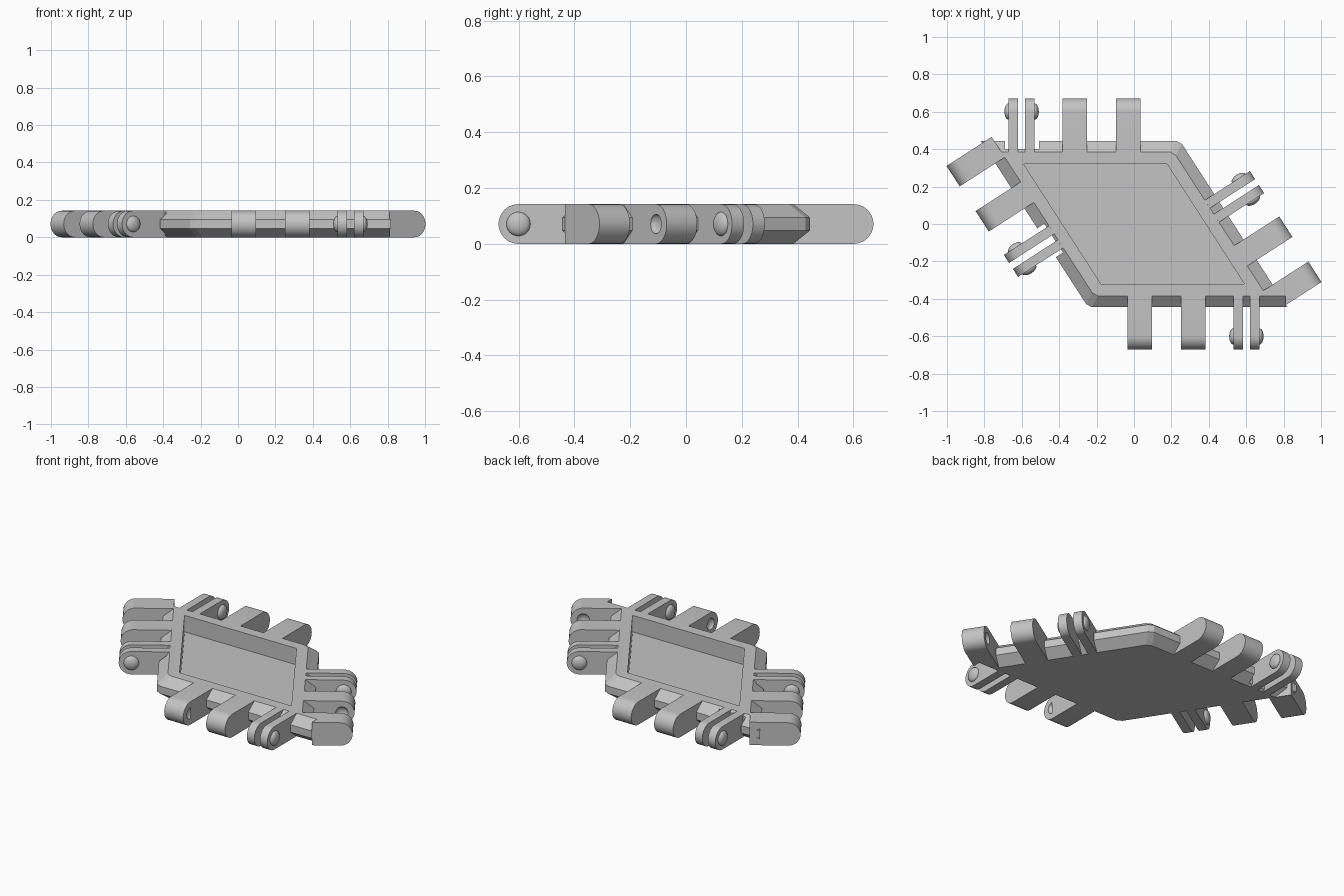
import bpy, bmesh, math
from mathutils import Vector, Matrix

cube = bpy.data.objects.get("Cube")
if cube:
    bpy.data.objects.remove(cube)

grey = bpy.data.materials.new("plain_grey")
grey.use_nodes = True
grey.diffuse_color = (0.55, 0.55, 0.55, 1)
grey.node_tree.nodes["Principled BSDF"].inputs["Base Color"].default_value = grey.diffuse_color

R = 0.071                    # half the thickness
H = 0.445                    # half depth of the plate
REACH = 0.227                # how far knuckles stick out
BEVEL = 0.06
SLANT = Vector((0.542, -0.840, 0))
NORMAL = Vector((0.840, 0.542, 0))
EDGE = NORMAL.dot(Vector((0.245, H, 0)))


def make(name, bm, matrix=None):
    if matrix:
        bm.transform(matrix)
    bmesh.ops.recalc_face_normals(bm, faces=bm.faces)
    mesh = bpy.data.meshes.new(name)
    bm.to_mesh(mesh)
    bm.free()
    mesh.materials.append(grey)
    obj = bpy.data.objects.new(name, mesh)
    bpy.context.collection.objects.link(obj)
    return obj


def loft(rings):
    """Skin a stack of equal rings and cap both ends."""
    bm = bmesh.new()
    loops = [[bm.verts.new(p) for p in ring] for ring in rings]
    for a, b in zip(loops, loops[1:]):
        for i in range(len(a)):
            j = (i + 1) % len(a)
            bm.faces.new((a[i], a[j], b[j], b[i]))
    bm.faces.new(loops[0])
    bm.faces.new(loops[-1])
    return bm


def box(lo, hi):
    bm = bmesh.new()
    bmesh.ops.create_cube(bm, size=1)
    lo, hi = Vector(lo), Vector(hi)
    bm.transform(Matrix.Translation((lo + hi) / 2) @ Matrix.Diagonal((*(hi - lo), 1)))
    return bm


def ball(x, y, width, radius):
    bm = bmesh.new()
    bmesh.ops.create_uvsphere(bm, u_segments=24, v_segments=16, radius=1)
    bm.transform(Matrix.Translation((x, y, R)) @ Matrix.Diagonal((width, radius, radius, 1)))
    return bm


def cut(obj, cutter):
    mod = obj.modifiers.new("cut", 'BOOLEAN')
    mod.operation, mod.solver, mod.object = 'DIFFERENCE', 'EXACT', cutter
    cutter.hide_render = True
    bpy.context.view_layer.update()
    evaluated = obj.evaluated_get(bpy.context.evaluated_depsgraph_get())
    mesh = bpy.data.meshes.new_from_object(evaluated)
    obj.modifiers.clear()
    obj.data = mesh
    bpy.data.objects.remove(cutter)


def smooth(obj):
    bpy.ops.object.select_all(action='DESELECT')
    obj.select_set(True)
    bpy.context.view_layer.objects.active = obj
    bpy.ops.object.shade_smooth_by_angle(angle=math.radians(32))


def outline(inset, z):
    """Rhombus moved inwards, with its blunt corners clipped."""
    h = H - inset
    blunt = Vector(((EDGE - inset - NORMAL.y * h) / NORMAL.x, h, z))
    sharp = Vector(((EDGE - inset + NORMAL.y * h) / NORMAL.x, -h, z))
    clip = 0.02 if inset < 0.1 else 0.001
    half = [blunt - Vector((clip, 0, 0)), blunt + SLANT * clip, sharp]
    return half + [Vector((-p.x, -p.y, z)) for p in half]


def bar(x0, x1):
    """Knuckle with a half-round end, running outwards along local y."""
    yc, n = REACH - R, 20
    arc = [(yc + R * math.sin(math.pi * i / n), R - R * math.cos(math.pi * i / n))
           for i in range(n + 1)]
    profile = [(-BEVEL, 0)] + arc + [(-BEVEL, 2 * R)]
    return loft([[(x, y, z) for y, z in profile] for x in (x0, x1)])


# Plate with bevelled rim and sunken tray
plate = make("plate", loft([outline(BEVEL, 0), outline(0, 0.048), outline(0, 0.094),
                            outline(BEVEL, 2 * R), outline(0.125, 2 * R),
                            outline(0.125, 0.04)]))


def side(label, origin, u, n, start, at_corner, turn):
    frame = Matrix(((u.x, n.x, 0, origin.x + u.x * start),
                    (u.y, n.y, 0, origin.y + u.y * start),
                    (0, 0, 1, 0), (0, 0, 0, 1)))
    frame = turn @ frame
    pin_y = REACH - R
    # Clearance around the fork
    cut(plate, make("clearance", box((0.543, -0.045, -0.1), (0.727, 0.2, 0.3)), frame))
    # Solid knuckles with dimples on the faces that look at each other
    for name, x0, x1, dimple in (("outer", 0, 0.13, 0.13), ("inner", 0.287, 0.417, 0.287)):
        knuckle = make(f"{label}_{name}_knuckle", bar(x0, x1), frame)
        cut(knuckle, make("dimple", ball(dimple, pin_y, 0.02, 0.035), frame))
        if at_corner and name == "outer":
            cut(knuckle, make("notch", box((0.4, -0.7, -0.1), (0.81, -0.385, 0.3)), turn))
        smooth(knuckle)
    # Fork prongs with domed pins on their outer faces
    for name, x0, x1, pin in (("first", 0.566, 0.617, 0.566), ("second", 0.655, 0.706, 0.706)):
        smooth(make(f"{label}_{name}_prong", bar(x0, x1), frame))
        smooth(make(f"{label}_{name}_pin", ball(pin, pin_y, 0.022, 0.043), frame))


# Two neighbouring sides, repeated by a half turn
sharp_corner = Vector(((EDGE + NORMAL.y * H) / NORMAL.x, -H, 0))
for half, angle in (("back", 0), ("front", math.pi)):
    turn = Matrix.Rotation(angle, 4, 'Z')
    side(half, Vector((0.245, H, 0)), Vector((-1, 0, 0)), Vector((0, 1, 0)), 0.21, False, turn)
    side(half + "_slanted", sharp_corner, -SLANT, NORMAL, 0.014, True, turn)
    # Rim carried straight on to the sharp corner
    rim = [(-H + BEVEL, 0), (-H, 0.048), (-H, 0.094), (-H + BEVEL, 2 * R)]
    make(half + "_corner_rim",
         loft([[(x, y, z) for y, z in rim] for x in (0.69, 0.81)]), turn)
